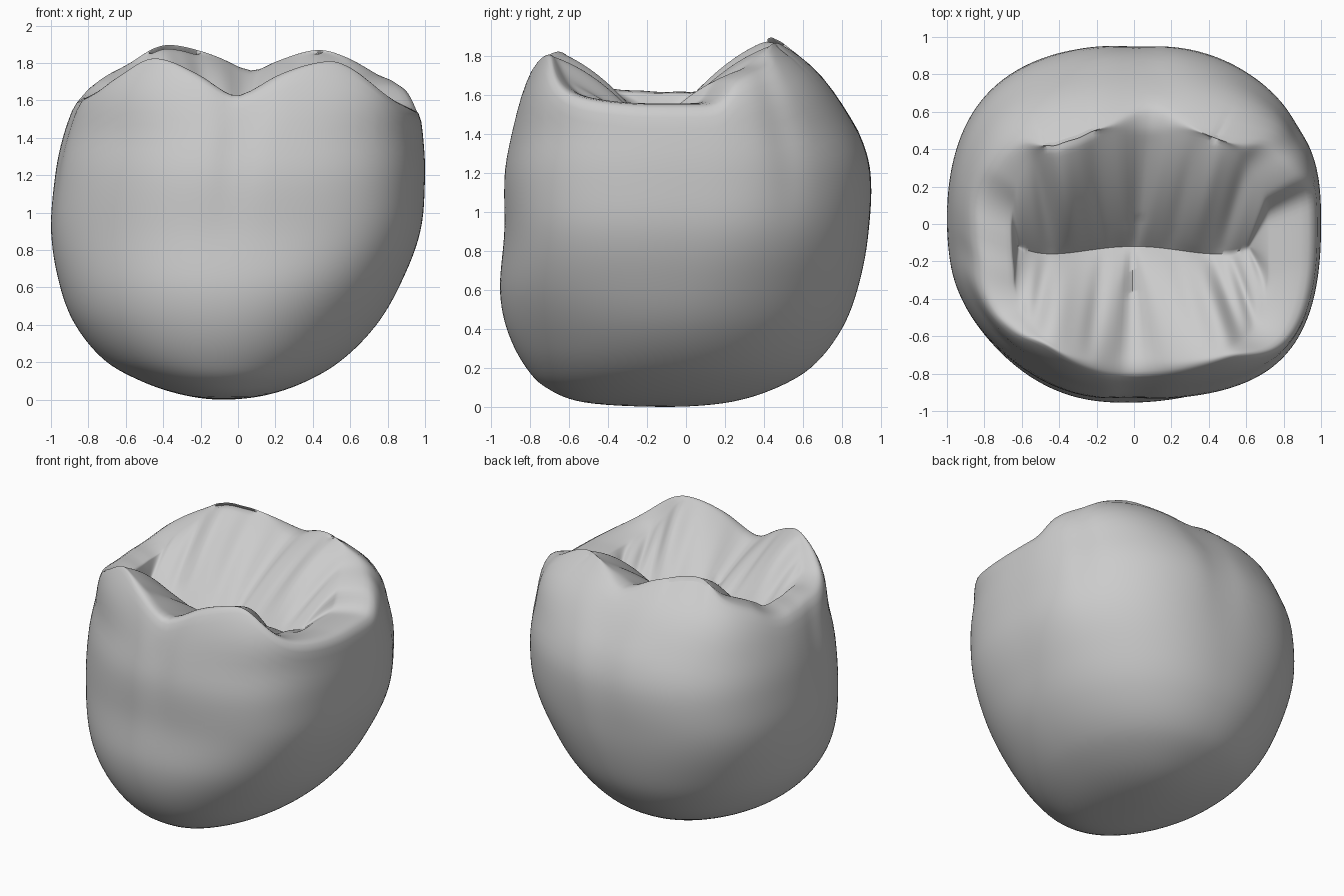
import bpy, bmesh
from math import sin, cos, pi, radians, degrees, exp, sqrt, copysign

if "Cube" in bpy.data.objects:
    bpy.data.objects.remove(bpy.data.objects["Cube"])

SIDES, WALL_ROWS, LIP_ROWS, BOWL_ROWS = 240, 50, 6, 26

# Outline of the crown: height, then x min, x max, y min, y max
SECTIONS = [
    (0.0, -.08, -.08, -.10, -.10),
    (.02, -.27, .13, -.50, .20),
    (.10, -.52, .37, -.72, .47),
    (.20, -.70, .54, -.82, .64),
    (.40, -.87, .74, -.92, .80),
    (.60, -.95, .86, -.955, .88),
    (.90, -1.0, .975, -.935, .94),
    (1.2, -.98, 1.0, -.935, .955),
    (1.4, -.94, .99, -.90, .90),
    (1.6, -.87, .96, -.85, .78),
    (1.75, -.77, .86, -.79, .66),
    (1.88, -.64, .70, -.72, .48),
]
# Height of the biting rim along x: two cusps with a notch between, front and back
FRONT_RIM = [(-.87, 1.60), (-.77, 1.65), (-.68, 1.71), (-.47, 1.815), (-.25, 1.74), (-.06, 1.63),
             (0, 1.60), (.06, 1.63), (.25, 1.73), (.5, 1.80), (.62, 1.77), (.85, 1.61), (.97, 1.55)]
BACK_RIM = [(-.87, 1.60), (-.77, 1.70), (-.6, 1.79), (-.42, 1.88), (-.3, 1.88), (-.1, 1.82),
            (0, 1.77), (.06, 1.73), (.12, 1.75), (.22, 1.80), (.42, 1.86), (.6, 1.82),
            (.76, 1.74), (.9, 1.67), (.97, 1.55)]
# Creases on the inner slopes: angle, width, depth (negative is a ridge)
CREASES = [(89, 2, .03), (269, 2, .035), (72, 4, .02), (42, 6, .03), (103, 5, .02),
           (135, 6, .03), (60, 5, -.02), (120, 6, -.02), (255, 4, .025), (222, 6, .03),
           (236, 7, -.015), (290, 5, .015), (312, 5, .03), (326, 5, .03), (302, 6, -.02),
           (350, 6, .03), (187, 6, .02)]
# Shallow grooves running down the outer wall: angle, width, depth
WALL_GROOVES = [(89, 6, .02), (269, 4, .025), (187, 7, .02), (30, 7, .015)]


def smooth(keys, x):
    """Cubic interpolation through (x, value) keys."""
    i = 0
    while i < len(keys) - 2 and x > keys[i + 1][0]:
        i += 1

    def slope(k):
        a, b = keys[max(k - 1, 0)], keys[min(k + 1, len(keys) - 1)]
        return (b[1] - a[1]) / (b[0] - a[0])
    (x0, y0), (x1, y1) = keys[i], keys[i + 1]
    w = x1 - x0
    t = min(max((x - x0) / w, 0), 1)
    return (y0 * (1 + 2 * t) * (1 - t) ** 2 + slope(i) * w * t * (1 - t) ** 2
            + y1 * t * t * (3 - 2 * t) + slope(i + 1) * w * t * t * (t - 1))


def ramp(x, low, high):
    t = min(max((x - low) / (high - low), 0), 1)
    return t * t * (3 - 2 * t)


def dents(a, table):
    """Total depth of the grooves in a table at an angle."""
    total = 0
    for centre, width, depth in table:
        d = (degrees(a) - centre + 180) % 360 - 180
        total += depth * exp(-(d / width) ** 2)
    return total


EXTENTS = [[(sqrt(row[0]), row[k]) for row in SECTIONS] for k in range(1, 5)]


def wall_point(a, z):
    """Point on the outer wall at an angle and height."""
    x0, x1, y0, y1 = (smooth(keys, sqrt(z)) for keys in EXTENTS)
    # The front left and back right corners are squarer
    diagonal = cos(a + pi / 4)
    corner = (.7 if diagonal > 0 else .4) * diagonal ** 2 + .15 * max(0, sin(a + pi / 4)) ** 2
    n = 2.1 + corner * ramp(z, .3, 1.0) + .6 * ramp(z, 1.4, 1.8)
    c, s = cos(a), sin(a)
    k = 1 - ramp(z, .7, 1.6) * dents(a, WALL_GROOVES)
    x = (x0 + x1) / 2 + k * (x1 - x0) / 2 * copysign(abs(c) ** (2 / n), c)
    y = (y0 + y1) / 2 + k * (y1 - y0) / 2 * copysign(abs(s) ** (2 / n), s)
    return x, y, z


def rim_height(a):
    """Height at which the wall meets the rim curve."""
    keys = BACK_RIM if sin(a) > 0 else FRONT_RIM
    z = 1.7
    for _ in range(12):
        z += .7 * (smooth(keys, wall_point(a, z)[0]) - z)
    return z


def bowl_point(a, s, crest):
    """Point on the chewing surface, s running from the crest to the central groove."""
    x, y, z = crest
    end_x = .62 * cos(a)
    end_y = -.14 + .02 * cos(4 * a)
    end_z = 1.33 + .14 * cos(a) ** 2
    fall = (1 - s) * (1 + .45 * s)
    dent = dents(a, CREASES) * sin(pi * s) ** .8
    return x + (end_x - x) * s, y + (end_y - y) * s, end_z + (z - end_z) * fall - dent


# Crown: rings up the outer wall, across the lip and down into the bowl
bm = bmesh.new()
columns = []
for i in range(SIDES):
    a = 2 * pi * (i + .5) / SIDES
    top = rim_height(a)
    points = [wall_point(a, top * (j / WALL_ROWS) ** 2) for j in range(WALL_ROWS + 1)]
    rim = points[-1]
    inner = wall_point(a, max(top, 1.86))
    for j in range(1, LIP_ROWS + 1):
        t = j / LIP_ROWS
        points.append((rim[0] + (inner[0] - rim[0]) * t, rim[1] + (inner[1] - rim[1]) * t,
                       top + .01 * sin(pi * t)))
    crest = points[-1]
    points += [bowl_point(a, j / BOWL_ROWS, crest) for j in range(1, BOWL_ROWS + 1)]
    columns.append([bm.verts.new(p) for p in points])
for i in range(SIDES):
    left, right = columns[i], columns[(i + 1) % SIDES]
    for j in range(len(left) - 1):
        bm.faces.new((left[j], right[j], right[j + 1], left[j + 1]))

# Close the base and join the two slopes along the central groove
bmesh.ops.remove_doubles(bm, verts=bm.verts, dist=.0005)
# Soften the rim
rim_verts = [v for v in bm.verts if v.co.z > 1.45]
for _ in range(4):
    bmesh.ops.smooth_vert(bm, verts=rim_verts, factor=.4,
                          use_axis_x=True, use_axis_y=True, use_axis_z=True)
bmesh.ops.recalc_face_normals(bm, faces=bm.faces)
mesh = bpy.data.meshes.new("tooth_crown")
bm.to_mesh(mesh)
bm.free()

crown = bpy.data.objects.new("tooth_crown", mesh)
bpy.context.collection.objects.link(crown)

material = bpy.data.materials.new("light grey")
material.use_nodes = True
colour = (.6, .6, .6, 1)
material.diffuse_color = colour
material.node_tree.nodes["Principled BSDF"].inputs["Base Color"].default_value = colour
mesh.materials.append(material)

bpy.context.view_layer.objects.active = crown
crown.select_set(True)
bpy.ops.object.shade_smooth_by_angle(angle=radians(60))
